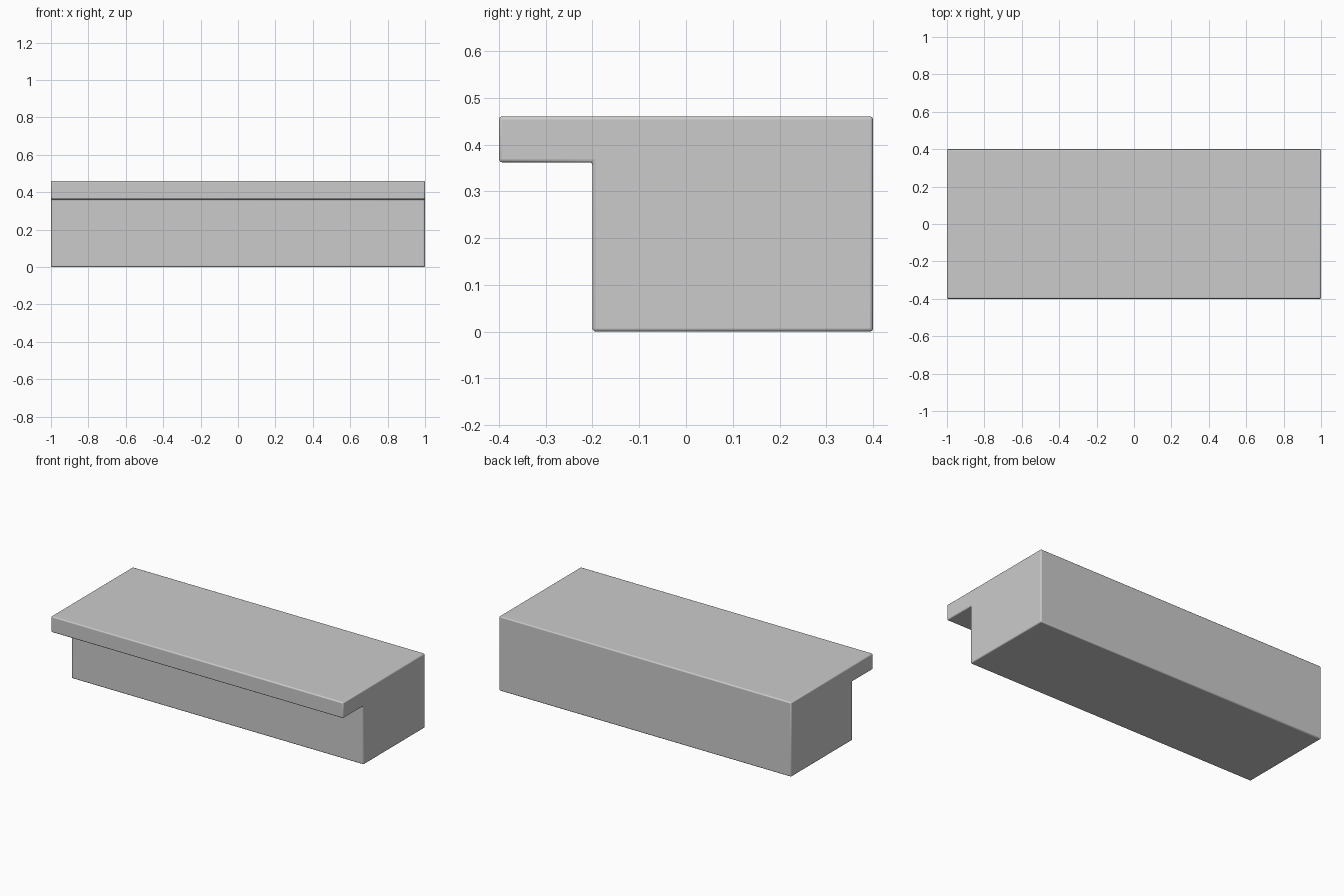
import bpy, bmesh

if "Cube" in bpy.data.objects:
    bpy.data.objects.remove(bpy.data.objects["Cube"])

# Counter side profile (y, z): deep body with a thin front overhang
profile = [(-0.2, 0), (0.4, 0), (0.4, 0.46), (-0.4, 0.46), (-0.4, 0.362), (-0.2, 0.362)]

bm = bmesh.new()
face = bm.faces.new([bm.verts.new((-1, y, z)) for y, z in profile])
ext = bmesh.ops.extrude_face_region(bm, geom=[face])
bmesh.ops.translate(bm, vec=(2, 0, 0),
                    verts=[v for v in ext["geom"] if isinstance(v, bmesh.types.BMVert)])
bmesh.ops.recalc_face_normals(bm, faces=bm.faces)
mesh = bpy.data.meshes.new("counter_block")
bm.to_mesh(mesh)
bm.free()

counter = bpy.data.objects.new("counter_block", mesh)
bpy.context.collection.objects.link(counter)

# Plain grey
grey = bpy.data.materials.new("light_grey")
grey.diffuse_color = (0.6, 0.6, 0.6, 1)
grey.use_nodes = True
grey.node_tree.nodes["Principled BSDF"].inputs["Base Color"].default_value = grey.diffuse_color
mesh.materials.append(grey)

# Small rounded edges all around
bevel = counter.modifiers.new("edge_rounding", "BEVEL")
bevel.width = 0.007
bevel.segments = 3
bevel.limit_method = "ANGLE"

bpy.context.view_layer.objects.active = counter
counter.select_set(True)
bpy.ops.object.shade_smooth_by_angle()
